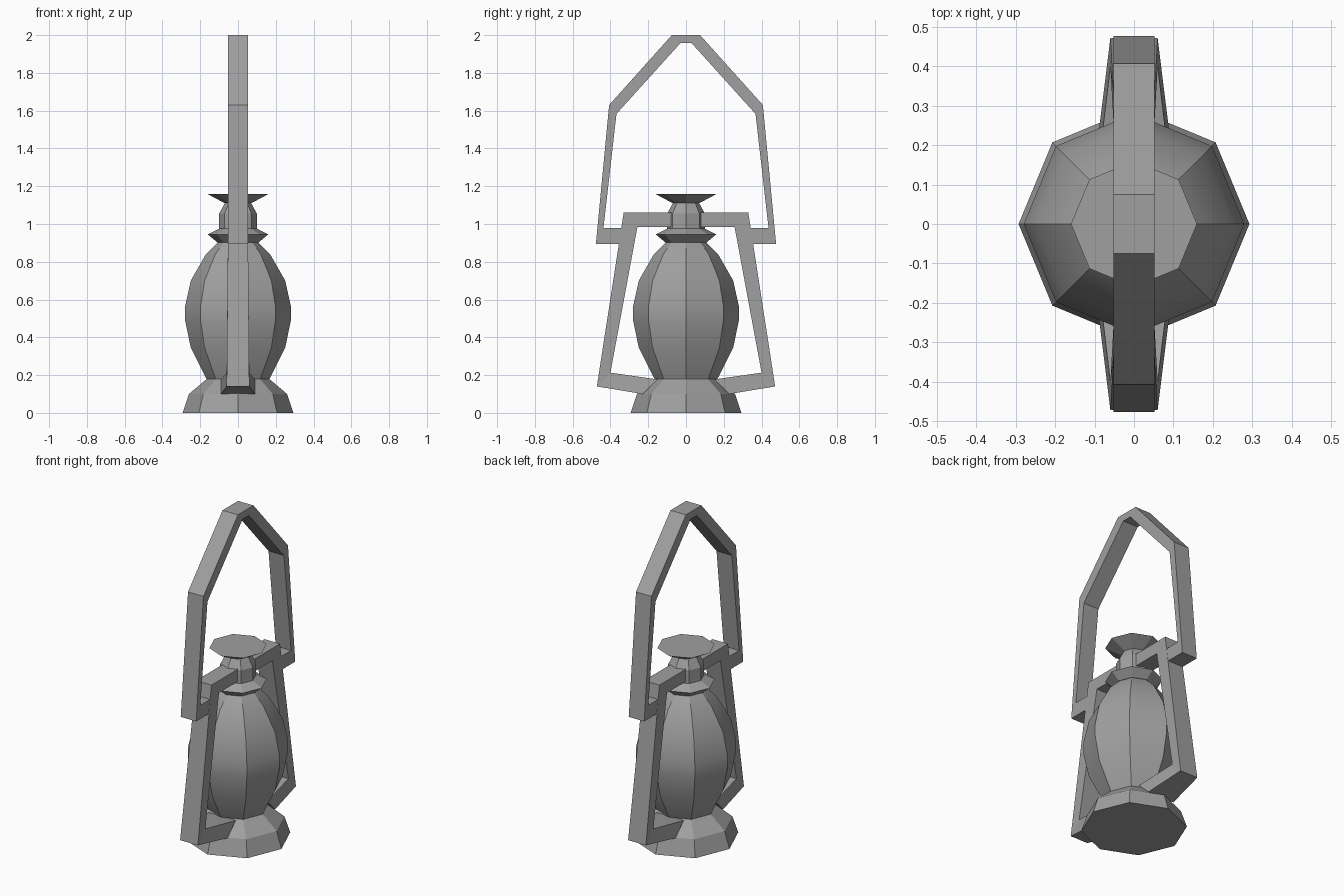
import bpy, bmesh, math

cube = bpy.data.objects.get("Cube")
if cube:
    bpy.data.objects.remove(cube, do_unlink=True)

grey = bpy.data.materials.new("plain grey")
grey.use_nodes = True
colour = (0.35, 0.35, 0.35, 1)
grey.diffuse_color = colour
grey.node_tree.nodes["Principled BSDF"].inputs["Base Color"].default_value = colour


def finish(name, bm, smooth):
    bmesh.ops.recalc_face_normals(bm, faces=bm.faces)
    mesh = bpy.data.meshes.new(name)
    bm.to_mesh(mesh)
    bm.free()
    mesh.materials.append(grey)
    obj = bpy.data.objects.new(name, mesh)
    bpy.context.collection.objects.link(obj)
    if smooth:
        bpy.ops.object.select_all(action="DESELECT")
        obj.select_set(True)
        bpy.context.view_layer.objects.active = obj
        bpy.ops.object.shade_smooth_by_angle(angle=math.radians(30))
    return obj


def skin(name, loops, smooth=False):
    """Join a row of closed loops into a capped solid."""
    bm = bmesh.new()
    rings = [[bm.verts.new(p) for p in loop] for loop in loops]
    for a, b in zip(rings, rings[1:]):
        n = len(a)
        for i in range(n):
            j = (i + 1) % n
            bm.faces.new((a[i], a[j], b[j], b[i]))
    bm.faces.new(rings[0])
    bm.faces.new(rings[-1])
    return finish(name, bm, smooth)


def turned(name, profile, smooth=False, sides=8):
    """Eight-sided solid of revolution from (radius, height) points."""
    step = math.tau / sides
    skin(name, [[(r * math.cos(i * step), r * math.sin(i * step), z)
                 for i in range(sides)] for r, z in profile], smooth)


def strap(name, stations, side=1):
    """Flat bar through (outer point, inner point, half width) stations."""
    skin(name, [[(-w, side * o[0], o[1]), (w, side * o[0], o[1]),
                 (w, side * i[0], i[1]), (-w, side * i[0], i[1])]
                for o, i, w in stations])


# Lamp body, from the base up
turned("base", [(0.293, 0), (0.26, 0.1), (0.165, 0.18)])
turned("glass_globe", [(0.165, 0.175), (0.25, 0.345), (0.28, 0.49), (0.28, 0.565),
                       (0.25, 0.7), (0.17, 0.84), (0.105, 0.905)], smooth=True)
turned("collar", [(0.11, 0.903), (0.16, 0.945), (0.09, 0.98)])
turned("neck", [(0.1, 0.975), (0.1, 1.055), (0.07, 1.11)])
turned("cap", [(0.07, 1.11), (0.16, 1.158)])

# Side frame: foot arm, upright and top bar
frame = [
    ((0.23, 0.1), (0.15, 0.177), 0.09),
    ((0.472, 0.14), (0.4, 0.213), 0.06),
    ((0.33, 1.06), (0.257, 0.985), 0.052),
    ((0.07, 1.06), (0.07, 0.985), 0.052),
]
for label, side in (("front", -1), ("back", 1)):
    strap(label + "_frame", frame, side)

# Carrying handle with its lugs, one side and its mirror
half = [
    ((0.32, 0.895), (0.32, 0.978), 0.052),
    ((0.477, 0.895), (0.437, 0.978), 0.052),
    ((0.407, 1.63), (0.368, 1.583), 0.052),
    ((0.075, 2.0), (0.03, 1.957), 0.052),
]
other = [((-o[0], o[1]), (-i[0], i[1]), w) for o, i, w in reversed(half)]
strap("handle", half + other)
